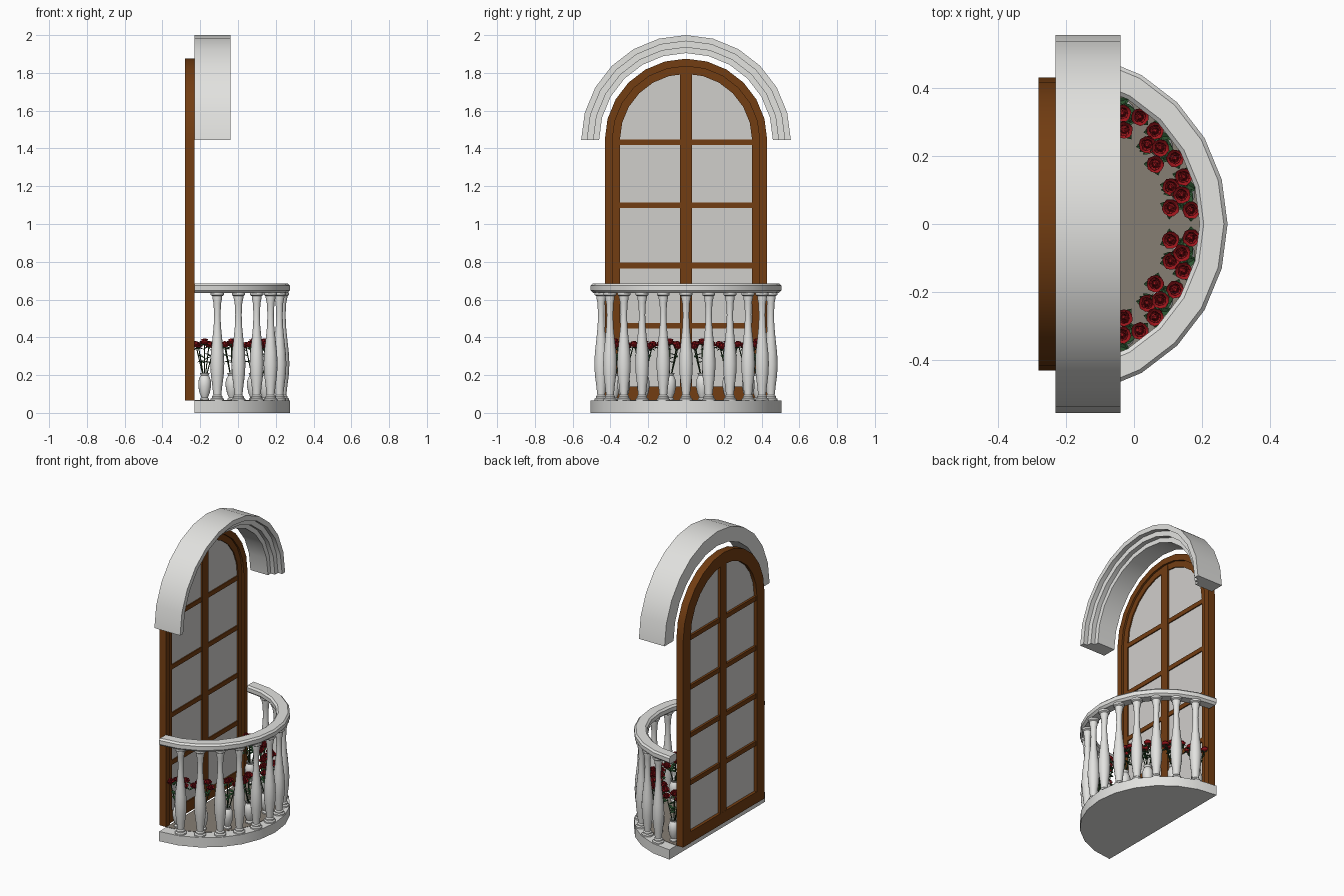
import bpy, bmesh, math, random
from mathutils import Vector, Matrix

if "Cube" in bpy.data.objects:
    bpy.data.objects.remove(bpy.data.objects["Cube"])

random.seed(4)
X, Y, Z = Vector((1, 0, 0)), Vector((0, 1, 0)), Vector((0, 0, 1))


def material(name, rgb):
    m = bpy.data.materials.new(name)
    m.diffuse_color = (*rgb, 1)
    m.use_nodes = True
    m.node_tree.nodes["Principled BSDF"].inputs["Base Color"].default_value = m.diffuse_color
    return m


STONE = material("white stone", (0.76, 0.76, 0.74))
WOOD = material("brown wood", (0.17, 0.047, 0.006))
GLASS = material("grey glass", (0.63, 0.62, 0.60))
FLOOR = material("taupe floor", (0.24, 0.21, 0.175))
RED = material("rose red", (0.36, 0.008, 0.012))
LEAF = material("leaf green", (0.025, 0.09, 0.03))
STEM = material("stem green", (0.025, 0.055, 0.02))


def mesh_from(bm, name, mat, closed=True):
    if closed:
        bmesh.ops.recalc_face_normals(bm, faces=bm.faces)
    me = bpy.data.meshes.new(name)
    bm.to_mesh(me)
    bm.free()
    me.materials.append(mat)
    return me


def place(name, me, matrix=None):
    ob = bpy.data.objects.new(name, me)
    bpy.context.collection.objects.link(ob)
    if matrix:
        ob.matrix_world = matrix
    return ob


def sweep(name, profile, stations, axis, mat):
    """Closed (radius, height) profile carried along (origin, direction) stations."""
    bm = bmesh.new()
    rings = [[bm.verts.new(o + d * r + axis * h) for r, h in profile] for o, d in stations]
    n = len(profile)
    for a, b in zip(rings, rings[1:]):
        for i in range(n):
            bm.faces.new((a[i], a[(i + 1) % n], b[(i + 1) % n], b[i]))
    bm.faces.new(rings[0])
    bm.faces.new(rings[-1])
    place(name, mesh_from(bm, name, mat))


def prism(name, outline, offset, mat):
    bm = bmesh.new()
    f = bm.faces.new([bm.verts.new(p) for p in outline])
    ext = bmesh.ops.extrude_face_region(bm, geom=[f], use_keep_orig=True)
    bmesh.ops.translate(bm, vec=offset, verts=[v for v in ext["geom"] if isinstance(v, bmesh.types.BMVert)])
    place(name, mesh_from(bm, name, mat))


def box(name, lo, hi, mat):
    prism(name, [(lo[0], lo[1], lo[2]), (hi[0], lo[1], lo[2]), (hi[0], hi[1], lo[2]), (lo[0], hi[1], lo[2])],
          Z * (hi[2] - lo[2]), mat)


def lathe(name, profile, sides, mat):
    bm = bmesh.new()
    rings = [[bm.verts.new((r * math.cos(math.tau * k / sides), r * math.sin(math.tau * k / sides), z))
              for k in range(sides)] for r, z in profile]
    for a, b in zip(rings, rings[1:]):
        for k in range(sides):
            j = (k + 1) % sides
            bm.faces.new((a[k], a[j], b[j], b[k]))
    bm.faces.new(rings[0])
    bm.faces.new(rings[-1])
    return mesh_from(bm, name, mat)


# Half circles in twelve steps: upright for the arches, level for the balcony
steps = [math.radians(15 * i) for i in range(13)]
ARCH_C, PLAN_C = Vector((0, 0, 1.445)), Vector((-0.23, 0, 0))
arch = [(ARCH_C, Y * math.cos(a) + Z * math.sin(a)) for a in steps]
plan = [(PLAN_C, X * math.sin(a) - Y * math.cos(a)) for a in steps]

# Stepped hood above the door
sweep("arch_hood", [(0.555, -0.23), (0.555, -0.04), (0.523, -0.04), (0.523, -0.07), (0.49, -0.07),
                    (0.49, -0.10), (0.46, -0.10), (0.46, -0.23)], arch, X, STONE)

# Door frame with straight legs, glass and glazing bars
legs = [(Z * 0.065, Y)] + arch + [(Z * 0.065, -Y)]
sweep("door_frame", [(0.43, -0.28), (0.43, -0.23), (0.39, -0.23), (0.39, -0.243), (0.35, -0.243),
                     (0.35, -0.28)], legs, X, WOOD)
prism("glass", [o + d * 0.37 - X * 0.259 for o, d in legs], X * 0.008, GLASS)
box("door_bottom_rail", (-0.279, -0.36, 0.065), (-0.243, 0.36, 0.14), WOOD)
box("door_centre_bar", (-0.278, -0.032, 0.12), (-0.24, 0.032, 1.82), WOOD)
for i, z in enumerate((0.462, 0.78, 1.10, 1.432)):
    box(f"glazing_bar_{i + 1}", (-0.274, -0.36, z - 0.015), (-0.244, 0.36, z + 0.015), WOOD)

# Balcony slab, floor plate and handrail
prism("balcony_slab", [o + d * 0.505 for o, d in plan], Z * 0.065, STONE)
prism("balcony_floor", [o + d * 0.43 + Z * 0.064 for o, d in plan], Z * 0.003, FLOOR)
sweep("handrail", [(0.437, 0.635), (0.492, 0.635), (0.505, 0.648), (0.505, 0.674), (0.494, 0.685),
                   (0.435, 0.685), (0.423, 0.674), (0.423, 0.648)], plan, Z, STONE)

# Turned balusters
baluster = lathe("baluster", [(0.036, 0.064), (0.036, 0.074), (0.028, 0.08), (0.028, 0.088), (0.021, 0.095),
                              (0.026, 0.14), (0.034, 0.20), (0.037, 0.26), (0.034, 0.32), (0.026, 0.39),
                              (0.019, 0.46), (0.017, 0.52), (0.020, 0.58), (0.026, 0.61), (0.026, 0.618),
                              (0.035, 0.624), (0.035, 0.637)], 14, STONE)
for i, (o, d) in enumerate(plan[1:-1]):
    place(f"baluster_{i + 1}", baluster, Matrix.Translation(o + d * 0.465))

# Flower vase
vase = lathe("vase", [(0.024, 0.066), (0.024, 0.074), (0.017, 0.082), (0.027, 0.105), (0.034, 0.14),
                      (0.034, 0.165), (0.027, 0.188), (0.020, 0.197), (0.026, 0.21), (0.022, 0.21),
                      (0.016, 0.196)], 14, STONE)


def add_rose(bm, centre, lean):
    """Three whorls of curved petals around a closed bud."""
    rot = Matrix.Translation(centre) @ Matrix.Rotation(lean, 4, Y) @ Matrix.Rotation(random.random() * 6, 4, Z)
    for whorl, (count, rad, top) in enumerate(((5, 0.028, 0.004), (4, 0.019, 0.013), (3, 0.010, 0.017))):
        for k in range(count):
            mid = math.tau * (k + 0.4 * whorl) / count
            half = math.pi / count * 1.2
            grid = []
            for t, spread in ((0, 0.25), (0.55, 0.85), (1, 1.0)):
                row = []
                for s in (-1, -0.5, 0.5, 1):
                    r = rad * spread * (1 - 0.12 * abs(s)) + 0.001 * s
                    z = -0.016 + (top + 0.016) * t - 0.005 * t * abs(s)
                    a = mid + s * half
                    row.append(bm.verts.new(rot @ Vector((r * math.cos(a), r * math.sin(a), z))))
                grid.append(row)
            for a, b in zip(grid, grid[1:]):
                for j in range(3):
                    bm.faces.new((a[j], a[j + 1], b[j + 1], b[j]))
    bmesh.ops.create_cone(bm, segments=6, radius1=0.017, radius2=0.004, depth=0.028, cap_ends=True,
                          matrix=rot @ Matrix.Translation((0, 0, 0)))


def add_leaf(bm, base, yaw, pitch, size):
    """Pointed leaf folded along its midrib."""
    m = Matrix.Translation(base) @ Matrix.Rotation(yaw, 4, Z) @ Matrix.Rotation(pitch, 4, Y)
    v = [bm.verts.new(m @ (Vector(p) * size)) for p in
         ((0, 0, 0), (0.35, -0.3, 0.1), (0.7, -0.22, 0.08), (1, 0, -0.05), (0.7, 0.22, 0.08), (0.35, 0.3, 0.1),
          (0.5, 0, 0))]
    for f in ((0, 1, 6), (1, 2, 6), (2, 3, 6), (3, 4, 6), (4, 5, 6), (5, 0, 6)):
        bm.faces.new([v[i] for i in f])


# One bouquet: roses, stems and leaves sharing a vase (local x points outward)
heads = [Vector(p) for p in ((-0.045, -0.03, 0.365), (0.012, -0.05, 0.355), (-0.005, 0.0, 0.38),
                             (-0.03, 0.03, 0.36), (0.012, 0.05, 0.365))]
roses, stems, leaves = bmesh.new(), bmesh.new(), bmesh.new()
for h in heads:
    add_rose(roses, h, h.x * 5)
    foot = Vector((h.x * 0.15, h.y * 0.15, 0.19))
    run = h - foot
    bmesh.ops.create_cone(stems, segments=5, radius1=0.003, radius2=0.003, depth=run.length, cap_ends=True,
                          matrix=Matrix.Translation((h + foot) / 2) @ run.to_track_quat("Z", "Y").to_matrix().to_4x4())
    for k in range(3):
        add_leaf(leaves, h - Z * 0.016, math.tau * k / 3 + random.random(), 0.25, 0.036)
    for t in (0.45, 0.65):
        add_leaf(leaves, foot + run * t, random.random() * 6.28, random.uniform(-0.3, 0.4), 0.042)
parts = [("vase", vase), ("roses", mesh_from(roses, "roses", RED, False)),
         ("stems", mesh_from(stems, "stems", STEM)), ("leaves", mesh_from(leaves, "leaves", LEAF, False))]

# Four vases on each side, mirrored
for side, label in ((1, "left"), (-1, "right")):
    for i in range(4):
        a = math.radians(13 + 23 * i)
        m = (Matrix.Translation(PLAN_C) @ Matrix.Scale(side, 4, Y) @ Matrix.Rotation(a, 4, Z)
             @ Matrix.Translation((0.385, 0, 0)))
        for name, me in parts:
            place(f"{name}_{label}_{i + 1}", me, m)

# Smooth shading with sharp edges kept
for ob in bpy.data.objects:
    ob.select_set(True)
bpy.context.view_layer.objects.active = bpy.data.objects["handrail"]
bpy.ops.object.shade_smooth_by_angle(angle=math.radians(32))
